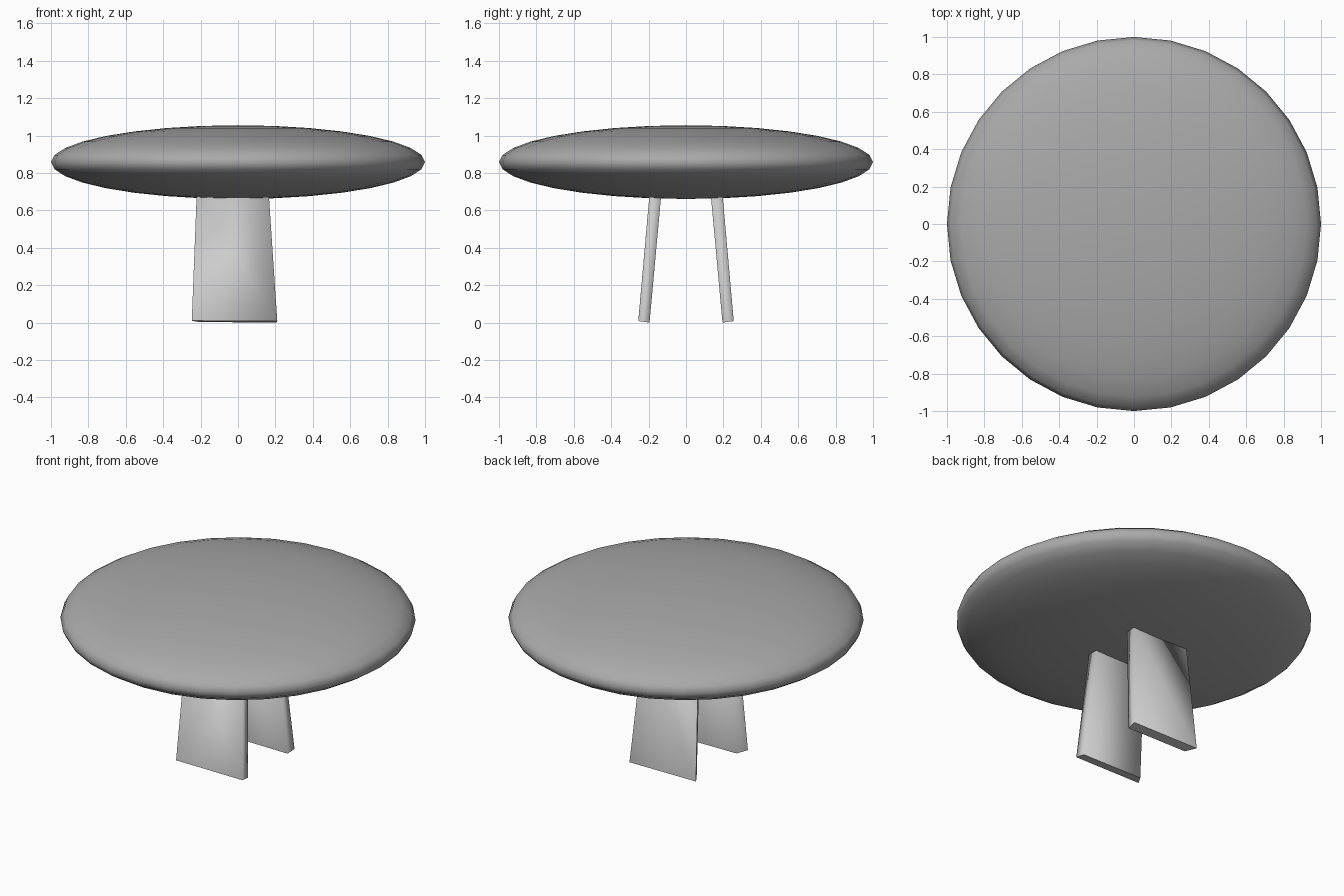
import bpy

if "Cube" in bpy.data.objects:
    bpy.data.objects.remove(bpy.data.objects["Cube"])

# Table top: flattened smooth ellipsoid in darker grey
bpy.ops.mesh.primitive_uv_sphere_add(segments=32, ring_count=16, radius=1,
                                     location=(0, 0, 0.858))
top = bpy.context.object
top.name = "table_top"
top.scale = (1, 1, 0.197)
bpy.ops.object.transform_apply(location=False, rotation=False, scale=True)
bpy.ops.object.shade_smooth()
dark = bpy.data.materials.new("dark_grey")
dark.diffuse_color = (0.4, 0.4, 0.4, 1)
dark.use_nodes = True
dark.node_tree.nodes["Principled BSDF"].inputs["Base Color"].default_value = dark.diffuse_color
top.data.materials.append(dark)

# Slab leg sections: outer-left, outer-right, inner-right, inner-left (x, y, z)
VERTS = [
    (-0.247, 0.255, 0.01), (0.21, 0.255, 0.008), (0.205, 0.195, 0.0), (-0.21, 0.195, 0.003),
    (-0.22, 0.193, 0.71), (0.163, 0.193, 0.71), (0.16, 0.13, 0.71), (-0.185, 0.13, 0.71),
]


def slab_leg(name, side):
    """Tapered, inward-leaning slab; side is +1 for back, -1 for front."""
    verts = [(x, side * y, z) for x, y, z in VERTS]
    faces = [(0, 1, 2, 3), (7, 6, 5, 4)]
    faces += [(i, i + 4, (i + 1) % 4 + 4, (i + 1) % 4) for i in range(4)]
    if side < 0:
        faces = [f[::-1] for f in faces]
    mesh = bpy.data.meshes.new(name)
    mesh.from_pydata(verts, [], faces)
    leg = bpy.data.objects.new(name, mesh)
    bpy.context.collection.objects.link(leg)
    for p in mesh.polygons:
        p.use_smooth = True
    # Crisp underside and crisp acute left edge
    for e in mesh.edges:
        pair = set(e.vertices)
        e.use_edge_sharp = max(pair) < 4 or pair == {0, 4}
    return leg


# Pair of legs
slab_leg("front_leg", -1)
slab_leg("back_leg", 1)
